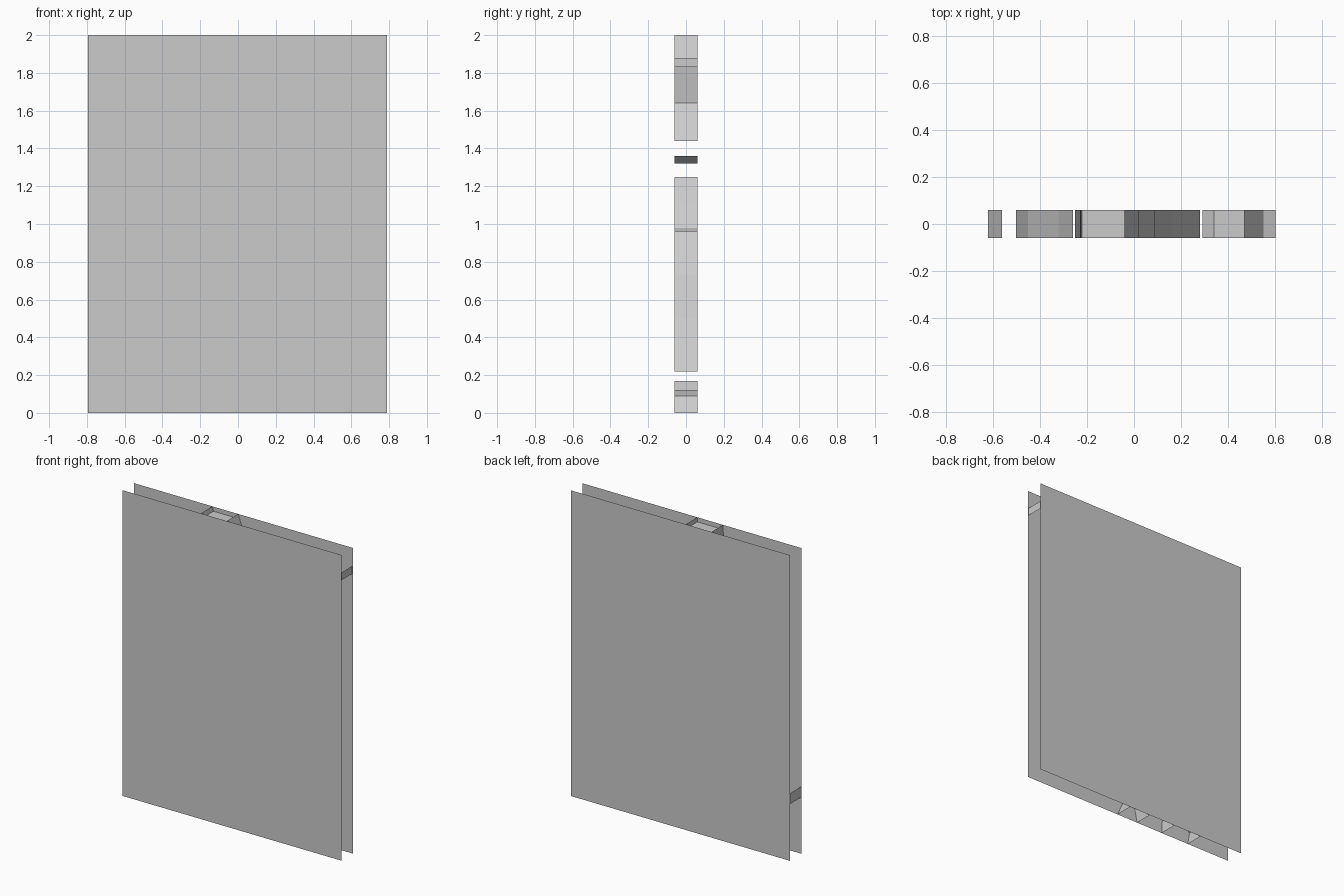
import bpy

if "Cube" in bpy.data.objects:
    bpy.data.objects.remove(bpy.data.objects["Cube"])

W0, W1, H, D = -0.795, 0.79, 2.0, 0.06


def mesh(name, verts, faces):
    me = bpy.data.meshes.new(name)
    me.from_pydata(verts, [], faces)
    me.update()
    ob = bpy.data.objects.new(name, me)
    bpy.context.collection.objects.link(ob)
    return ob


def panel(name, y):
    q = [(W0, y, 0), (W1, y, 0), (W1, y, H), (W0, y, H)]
    mesh(name, q, [(0, 1, 2, 3) if y < 0 else (3, 2, 1, 0)])


def rib(name, path):
    """Open ribbon bridging the two panels along an x-z path."""
    verts = [(x, y, z) for x, z in path for y in (-D, D)]
    faces = [(2*i, 2*i+1, 2*i+3, 2*i+2) for i in range(len(path) - 1)]
    mesh(name, verts, faces)


# Two thin outer sheets
panel("front_panel", -D)
panel("back_panel", D)

# Narrow ribs flush with the side edges
rib("right_edge_rib", [(0.785, 1.83), (0.785, 1.88)])
rib("left_edge_rib", [(-0.793, 0.37), (-0.793, 0.44)])

# Channel open at the top edge
rib("top_channel", [(-0.227, 2.0), (-0.22, 1.97), (-0.04, 1.97), (-0.04, 2.0)])
rib("top_left_rib", [(-0.227, 2.0), (-0.23, 1.76), (-0.15, 1.66)])
rib("top_right_rib", [(-0.04, 2.0), (0.02, 1.83), (-0.01, 1.64), (0.09, 1.44)])

# Inner ribs, hidden between the sheets
rib("upper_shelf", [(0.29, 1.32), (0.34, 1.36), (0.47, 1.36)])
rib("right_inner_rib", [(0.36, 1.25), (0.47, 1.1), (0.55, 0.98), (0.60, 0.96)])
rib("left_inner_rib", [(-0.26, 1.14), (-0.32, 0.97), (-0.45, 0.73), (-0.50, 0.5)])
rib("left_shelf", [(-0.62, 0.45), (-0.56, 0.41)])
rib("centre_rib", [(-0.04, 0.97), (0.09, 0.73), (0.16, 0.5), (0.28, 0.22)])
rib("lower_left_rib", [(-0.25, 0.64), (-0.15, 0.45), (-0.04, 0.22)])

# Short ribs reaching the bottom edge
rib("bottom_left_rib", [(-0.476, 0.0), (-0.49, 0.08), (-0.39, 0.17), (-0.27, 0.08), (-0.27, 0.0)])
rib("bottom_centre_rib", [(-0.075, 0.0), (-0.05, 0.12), (0.04, 0.09), (0.08, 0.0)])
